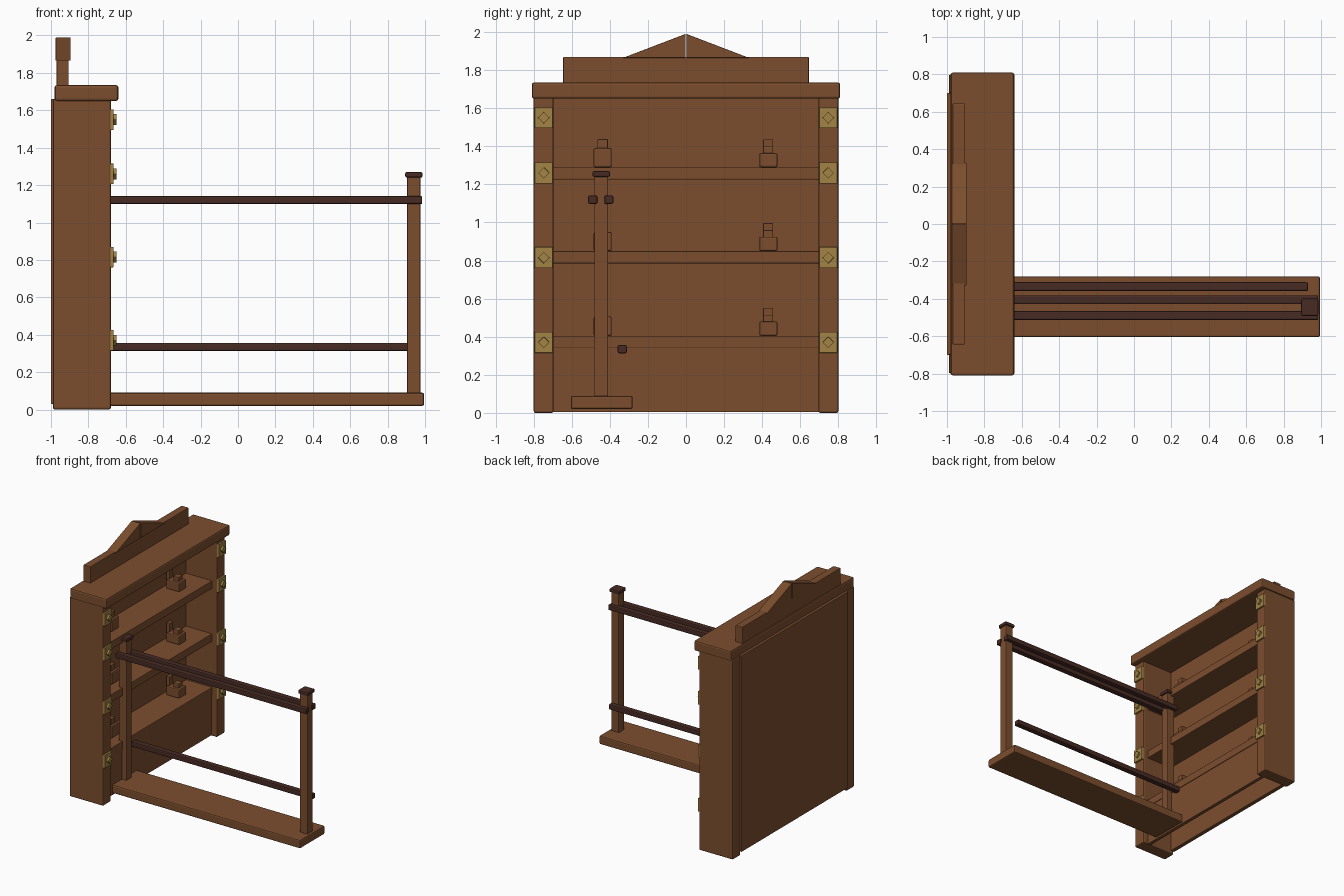
import bpy, bmesh, math
from mathutils import Matrix

if "Cube" in bpy.data.objects:
    bpy.data.objects.remove(bpy.data.objects["Cube"])


def material(name, rgb):
    m = bpy.data.materials.new(name)
    m.diffuse_color = (*rgb, 1)
    m.use_nodes = True
    m.node_tree.nodes["Principled BSDF"].inputs["Base Color"].default_value = m.diffuse_color
    return m


WOOD = material("wood_brown", (0.20, 0.076, 0.027))
DARK = material("dark_wood", (0.063, 0.024, 0.017))
BRASS = material("brass", (0.36, 0.23, 0.06))


def finish(name, bm, mat, bevel=0.0):
    bmesh.ops.recalc_face_normals(bm, faces=bm.faces)
    mesh = bpy.data.meshes.new(name)
    bm.to_mesh(mesh)
    bm.free()
    mesh.materials.append(mat)
    ob = bpy.data.objects.new(name, mesh)
    bpy.context.collection.objects.link(ob)
    if bevel:
        mod = ob.modifiers.new("bevel", 'BEVEL')
        mod.width, mod.segments = bevel, 2
    return ob


def box(name, x, y, z, mat=WOOD, bevel=0.008):
    bm = bmesh.new()
    size = [b - a for a, b in (x, y, z)]
    mid = [(a + b) / 2 for a, b in (x, y, z)]
    bmesh.ops.create_cube(bm, size=1, matrix=Matrix.Translation(mid) @ Matrix.Diagonal((*size, 1)))
    return finish(name, bm, mat, bevel)


# Cabinet carcass
box("back_panel", (-1.0, -0.965), (-0.7, 0.7), (0.03, 1.66), bevel=0.004)
for s, side in ((-1, "left"), (1, "right")):
    ys = sorted((s * 0.695, s * 0.80))
    box(side + "_side_panel", (-0.99, -0.68), ys, (0.0, 1.66), bevel=0.01)
box("top_slab", (-0.98, -0.64), (-0.81, 0.81), (1.65, 1.735), bevel=0.012)
box("front_kick_panel", (-0.76, -0.73), (-0.70, 0.70), (0.005, 0.345), bevel=0.003)

# Crest board with a two-part pediment
box("crest_board", (-0.97, -0.905), (-0.645, 0.645), (1.73, 1.87), bevel=0.005)
for s, side in ((-1, "left"), (1, "right")):
    bm = bmesh.new()
    profile = [(0.003 * s, 1.865), (0.33 * s, 1.865), (0.003 * s, 1.99)]
    face = bm.faces.new([bm.verts.new((-0.975, y, z)) for y, z in profile])
    ext = bmesh.ops.extrude_face_region(bm, geom=[face])
    bmesh.ops.translate(bm, vec=(0.08, 0, 0),
                        verts=[v for v in ext["geom"] if isinstance(v, bmesh.types.BMVert)])
    finish(side + "_pediment", bm, WOOD, 0.003)

# Shelves with small goods standing on them
for i, top in enumerate((0.405, 0.85, 1.29)):
    box(f"shelf_{i}", (-0.97, -0.725), (-0.70, 0.70), (top - 0.065, top), bevel=0.005)
    box(f"canister_{i}", (-0.91, -0.82), (-0.485, -0.39), (top, top + 0.10))
    box(f"canister_lid_{i}", (-0.89, -0.84), (-0.465, -0.41), (top + 0.095, top + 0.148), bevel=0.005)
    box(f"block_{i}", (-0.93, -0.81), (0.385, 0.48), (top, top + 0.075))
    box(f"block_knob_{i}", (-0.88, -0.83), (0.405, 0.458), (top + 0.07, top + 0.11), bevel=0.005)
    box(f"block_post_{i}", (-0.945, -0.915), (0.405, 0.458), (top, top + 0.147), bevel=0.005)

# Brass plates with diamond studs on the side fronts
for s in (-1, 1):
    for z in (0.37, 0.815, 1.26, 1.55):
        y = s * 0.747
        box("brass_plate", (-0.69, -0.666), (y - 0.048, y + 0.048), (z - 0.055, z + 0.055), BRASS, 0.003)
        bm = bmesh.new()
        bmesh.ops.create_cone(bm, cap_ends=True, segments=4, radius1=0.03, radius2=0.03, depth=0.02,
                              matrix=Matrix.Translation((-0.66, y, z)) @ Matrix.Rotation(math.pi / 2, 4, 'Y'))
        finish("brass_stud", bm, BRASS, 0.002)

# Barrier: base plank, two capped posts and three rails
box("base_plank", (-0.74, 0.995), (-0.605, -0.28), (0.02, 0.09), bevel=0.01)
for x, end in ((-0.725, "inner"), (0.94, "outer")):
    box(end + "_post", (x - 0.036, x + 0.036), (-0.481, -0.409), (0.085, 1.245), bevel=0.006)
    box(end + "_post_cap", (x - 0.046, x + 0.046), (-0.491, -0.399), (1.24, 1.27), DARK)
for name, y, z, end in (("upper_rail_a", -0.49, 1.12, 0.985),
                        ("upper_rail_b", -0.405, 1.12, 0.985),
                        ("lower_rail", -0.335, 0.335, 0.93)):
    box(name, (-0.77, end), (y - 0.024, y + 0.024), (z - 0.022, z + 0.022), DARK)
